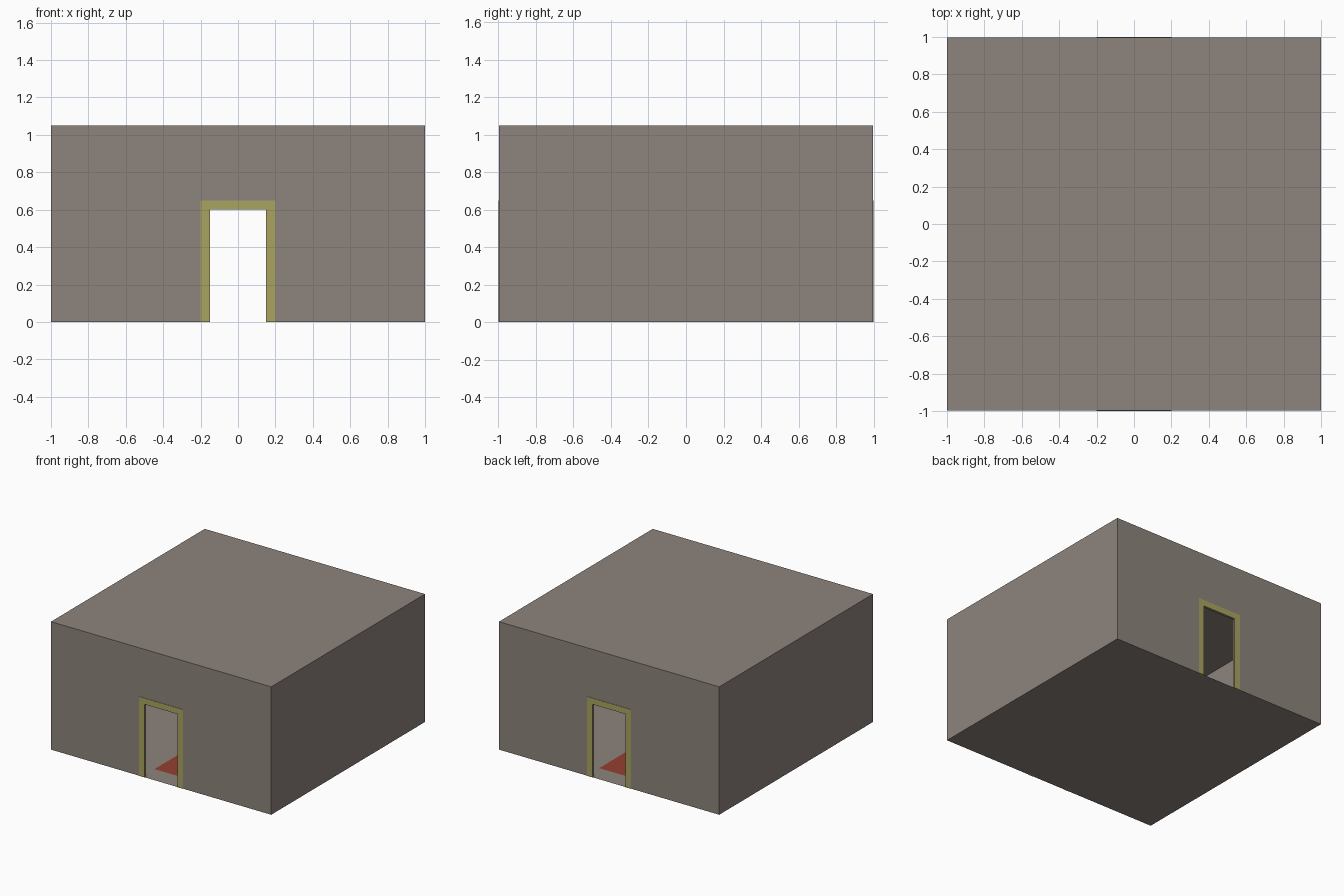
import bpy

if "Cube" in bpy.data.objects:
    bpy.data.objects.remove(bpy.data.objects["Cube"])


def material(name, rgb):
    m = bpy.data.materials.new(name)
    m.diffuse_color = (*rgb, 1)
    m.use_nodes = True
    m.node_tree.nodes["Principled BSDF"].inputs["Base Color"].default_value = m.diffuse_color
    return m


stone = material("stone", (0.27, 0.23, 0.205))
trim = material("olive_trim", (0.40, 0.37, 0.12))
red = material("red_cloth", (0.30, 0.05, 0.03))

W, H, T = 1.0, 1.05, 0.015     # half width, height, wall thickness
DOOR, DOOR_H, FRAME = 0.15, 0.60, 0.05
LIP = 0.003                    # how far the trim stands proud of the wall


def make(name, verts, faces, mat):
    mesh = bpy.data.meshes.new(name)
    mesh.from_pydata(verts, [], faces)
    mesh.materials.append(mat)
    ob = bpy.data.objects.new(name, mesh)
    bpy.context.collection.objects.link(ob)
    return ob


def box(name, x, y, z, mat):
    verts = [(a, b, c) for c in z for b in y for a in x]
    faces = [(0, 2, 3, 1), (4, 5, 7, 6), (0, 1, 5, 4),
             (2, 6, 7, 3), (0, 4, 6, 2), (1, 3, 7, 5)]
    return make(name, verts, faces, mat)


def sheet(name, x, y, z, mat):
    verts = [(x[0], y[0], z), (x[1], y[0], z), (x[1], y[1], z), (x[0], y[1], z)]
    return make(name, verts, [(0, 1, 2, 3)], mat)


def arch(name, outer, top, y, mat):
    """Upright panel with the doorway cut out of its lower edge."""
    prof = [(-outer, 0), (-DOOR, 0), (-DOOR, DOOR_H), (DOOR, DOOR_H),
            (DOOR, 0), (outer, 0), (outer, top), (-outer, top)]
    n = len(prof)
    verts = [(a, d, c) for d in y for a, c in prof]
    faces = [tuple(range(n)), tuple(reversed(range(n, 2 * n)))]
    faces += [(i, i + n, (i + 1) % n + n, (i + 1) % n) for i in range(n)]
    return make(name, verts, faces, mat)


# Front and back walls, each with a trimmed doorway
for side, s in (("front", -1), ("back", 1)):
    outer = s * (W - LIP)
    inner = s * (W - LIP - T)
    arch(side + "_wall", W - T, H - 0.05, sorted((outer, inner)), stone)
    arch(side + "_door_frame", DOOR + FRAME, DOOR_H + FRAME,
         sorted((s * W, inner - s * LIP)), trim)

# Solid side walls
for side, s in (("left", -1), ("right", 1)):
    box(side + "_wall", sorted((s * W, s * (W - T))), (-W + LIP, W - LIP), (0, H), stone)

# Roof slab, floor and the runner rug between the doors
box("roof", (-W + T, W - T), (-W + LIP, W - LIP), (H - 0.05, H), stone)
sheet("floor", (-W + T, W - T), (-W + LIP, W - LIP), 0.0, stone)
sheet("rug", (-0.17, 0.2), (-0.84, 0.84), 0.002, red)
